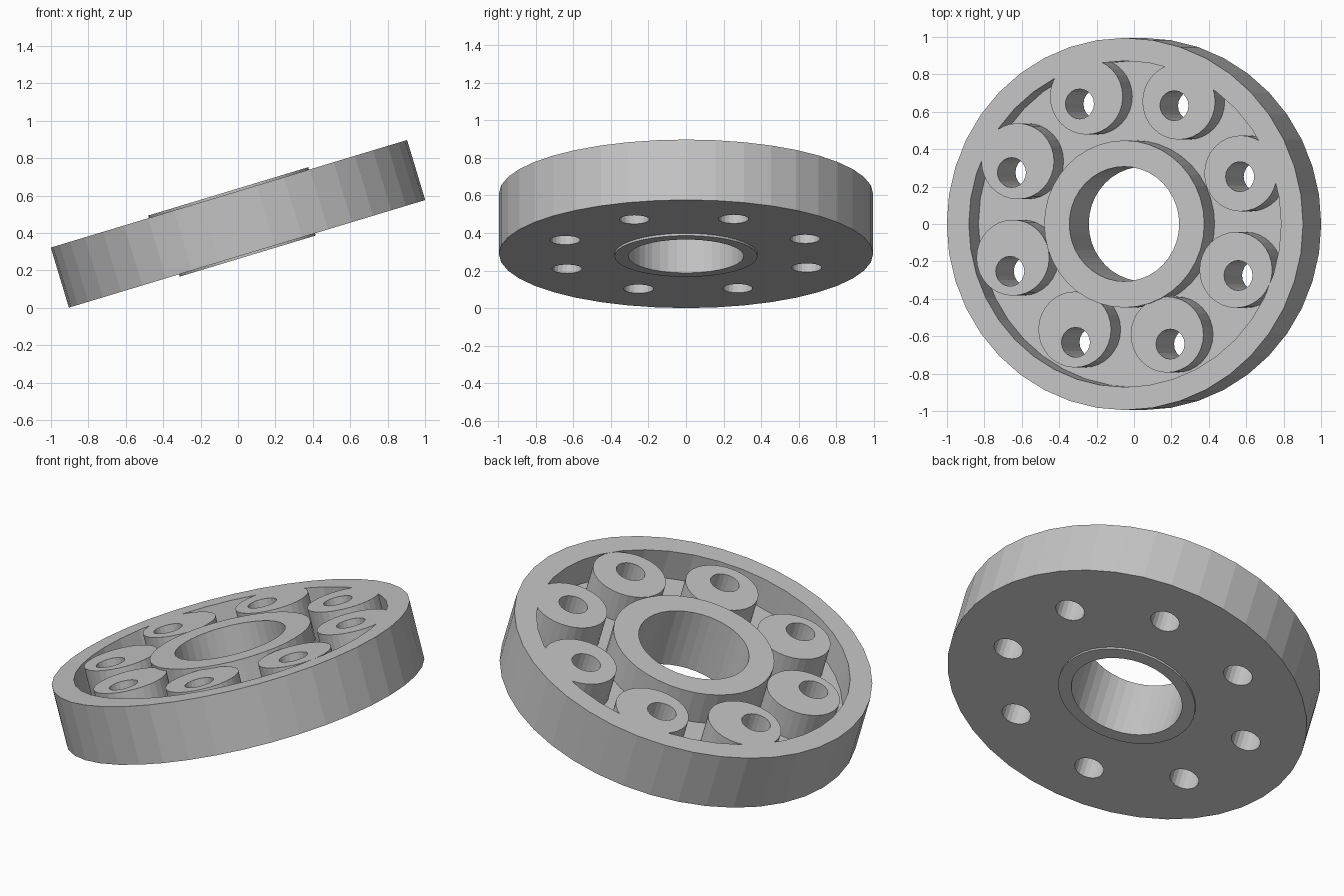
import bpy, bmesh, math
from mathutils import Matrix

cube = bpy.data.objects.get("Cube")
if cube:
    bpy.data.objects.remove(cube, do_unlink=True)

TILT = math.radians(16.8)
HALF = 0.1675          # half thickness of the disc
FLOOR = -0.01          # pocket floor
PLACE = Matrix.Translation((0, 0, 0.449)) @ Matrix.Rotation(-TILT, 4, 'Y')

grey = bpy.data.materials.new("plain_grey")
grey.use_nodes = True
colour = (0.55, 0.55, 0.55, 1)
grey.diffuse_color = colour
grey.node_tree.nodes["Principled BSDF"].inputs["Base Color"].default_value = colour


def finish(name, bm):
    bmesh.ops.recalc_face_normals(bm, faces=bm.faces)
    mesh = bpy.data.meshes.new(name)
    bm.to_mesh(mesh)
    bm.free()
    obj = bpy.data.objects.new(name, mesh)
    bpy.context.collection.objects.link(obj)
    obj.matrix_world = PLACE
    mesh.materials.append(grey)
    return obj


def lathe(name, profile, sides):
    """Closed (radius, height) profile turned around the disc axis."""
    bm = bmesh.new()
    rings = []
    for i in range(sides):
        a = math.tau * i / sides
        rings.append([bm.verts.new((r * math.cos(a), r * math.sin(a), h)) for r, h in profile])
    n = len(profile)
    for i in range(sides):
        a, b = rings[i], rings[(i + 1) % sides]
        for j in range(n):
            k = (j + 1) % n
            bm.faces.new((a[j], b[j], b[k], a[k]))
    return finish(name, bm)


def pin_circle(name, centre, circle, start, radius, sides):
    """Eight long pins evenly spaced on a circle."""
    bm = bmesh.new()
    for i in range(8):
        a = math.radians(start + 45 * i)
        spot = (centre[0] + circle * math.cos(a), centre[1] + circle * math.sin(a), 0)
        bmesh.ops.create_cone(bm, cap_ends=True, segments=sides, radius1=radius,
                              radius2=radius, depth=1.0, matrix=Matrix.Translation(spot))
    return finish(name, bm)


def cut(obj, cutter):
    mod = obj.modifiers.new("cut", 'BOOLEAN')
    mod.operation = 'DIFFERENCE'
    mod.solver = 'EXACT'
    mod.object = cutter
    bpy.context.view_layer.objects.active = obj
    bpy.ops.object.modifier_apply(modifier=mod.name)
    bpy.data.objects.remove(cutter, do_unlink=True)


def tube(inner, outer, low, high):
    return [(inner, low), (outer, low), (outer, high), (inner, high)]


# Ring pocket that leaves the eight round bosses standing
pocket = lathe("pocket_cutter", tube(0.33, 0.872, FLOOR, 0.3), 40)
cut(pocket, pin_circle("boss_pins", (0.01, 0.045), 0.675, 19.5, 0.203, 32))

# Disc with rim, bosses and bolt holes
disc = lathe("flange_disc", tube(0.36, 0.995, -HALF, HALF), 40)
cut(disc, pocket)
cut(disc, pin_circle("bolt_pins", (0, 0), 0.69, 21.5, 0.08, 20))

# Central sleeve, stepped to a narrower collar underneath
sleeve = lathe("hub_sleeve", [(0.307, -0.18), (0.38, -0.18), (0.38, -0.1),
                              (0.447, -0.1), (0.447, 0.181), (0.307, 0.181)], 40)
